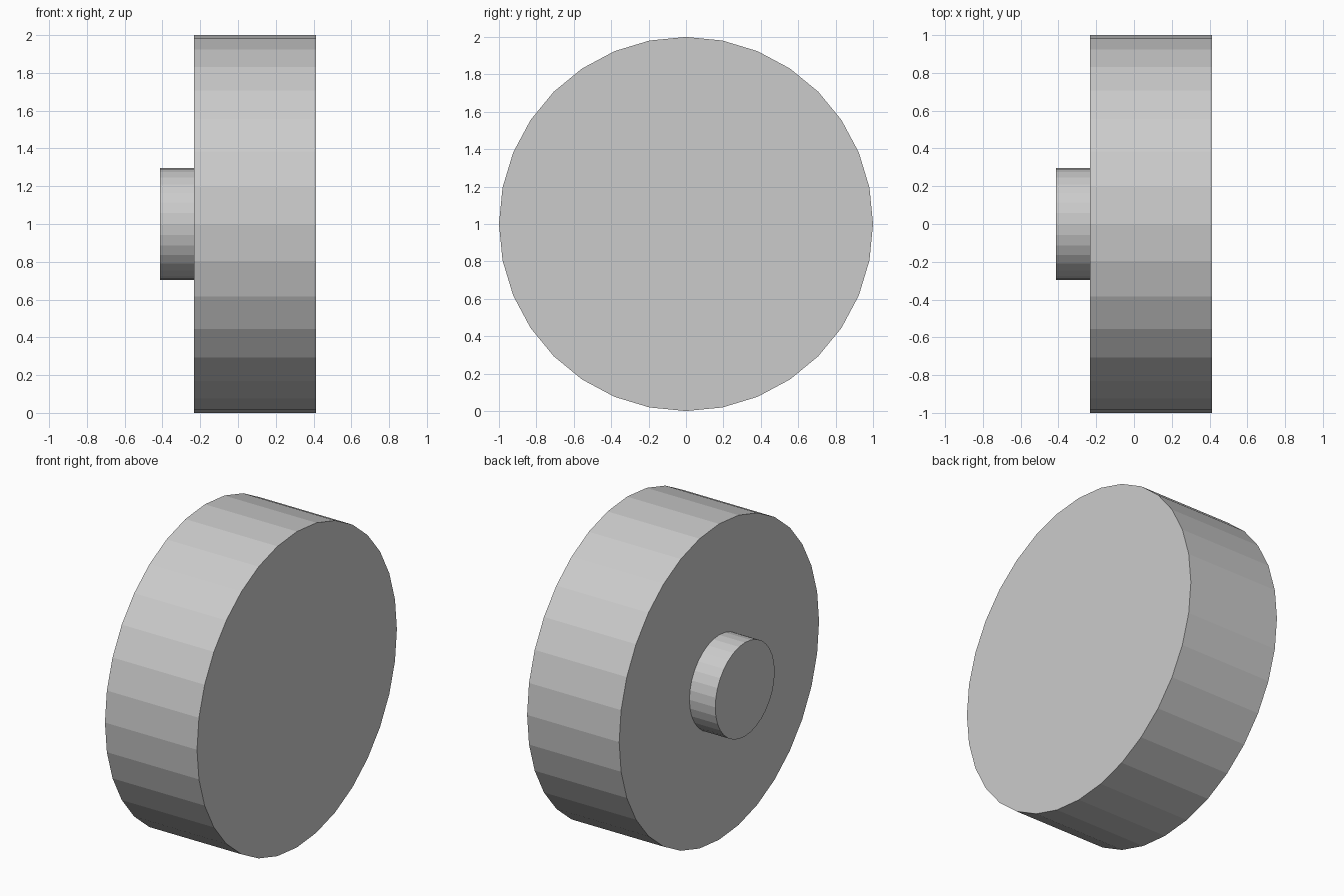
import bpy
import math

if "Cube" in bpy.data.objects:
    bpy.data.objects.remove(bpy.data.objects["Cube"])


def x_cylinder(name, radius, x0, x1):
    """Flat-shaded 32-sided cylinder lying along x, centred at z = 1."""
    bpy.ops.mesh.primitive_cylinder_add(
        vertices=32, radius=radius, depth=x1 - x0,
        location=((x0 + x1) / 2, 0, 1), rotation=(0, math.pi / 2, 0))
    obj = bpy.context.object
    obj.name = name
    bpy.ops.object.transform_apply(location=False, rotation=True, scale=True)
    return obj


# Wide wheel disc
x_cylinder("wheel_disc", 1.0, -0.232, 0.413)

# Short axle stub on the left face
x_cylinder("axle_stub", 0.297, -0.413, -0.232)
